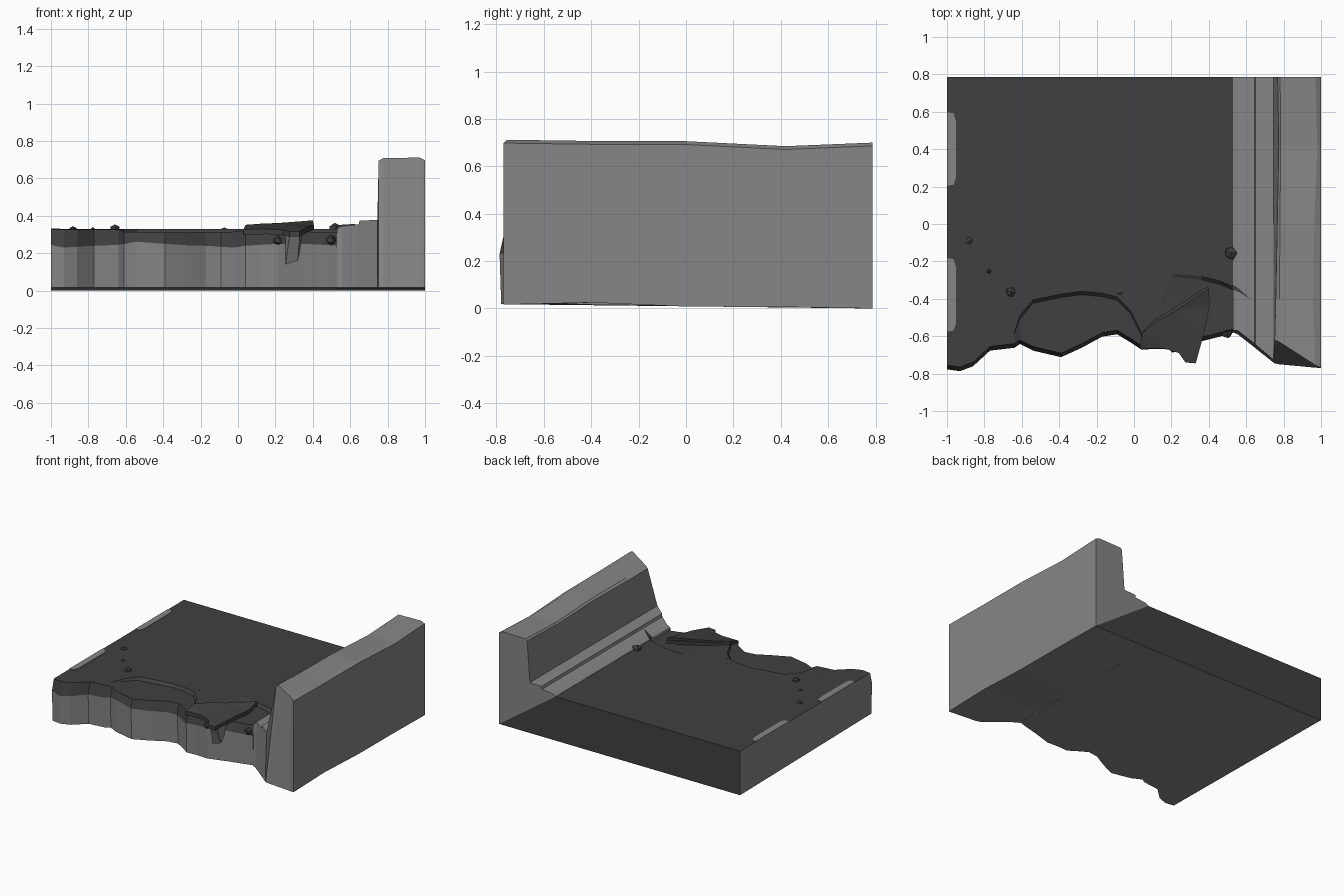
import bpy, bmesh, random
from mathutils import Vector

if "Cube" in bpy.data.objects:
    bpy.data.objects.remove(bpy.data.objects["Cube"])

random.seed(4)


def material(name, v):
    m = bpy.data.materials.new(name)
    m.diffuse_color = (v, v, v, 1)
    m.use_nodes = True
    m.node_tree.nodes["Principled BSDF"].inputs["Base Color"].default_value = m.diffuse_color
    return m


ASPHALT, CONCRETE = 0, 1
MATS = [material("dark_asphalt", 0.051), material("grey_concrete", 0.238)]


def finish(name, bm):
    bmesh.ops.recalc_face_normals(bm, faces=bm.faces[:])
    me = bpy.data.meshes.new(name)
    bm.to_mesh(me)
    bm.free()
    for m in MATS:
        me.materials.append(m)
    ob = bpy.data.objects.new(name, me)
    bpy.context.collection.objects.link(ob)
    return ob


def face(bm, verts, mat):
    f = bm.faces.new(verts)
    f.material_index = mat
    return f


def slab(name, pts, thick, mat):
    """Flat piece with a faceted outline and given thickness."""
    bm = bmesh.new()
    top = [bm.verts.new(p) for p in pts]
    low = [bm.verts.new((p[0], p[1], p[2] - thick)) for p in pts]
    tops = [face(bm, top, mat), face(bm, low[::-1], mat)]
    for i in range(len(pts)):
        j = (i + 1) % len(pts)
        face(bm, (top[i], low[i], low[j], top[j]), mat)
    bmesh.ops.triangulate(bm, faces=tops)
    return finish(name, bm)


# Road bed: cross-sections along x (x, crack y, crack drop, front y, layer z)
STATIONS = [
    (-1.0, -.45, 0, -.755, .245), (-.93, -.45, 0, -.765, .23),
    (-.86, -.45, 0, -.738, .235), (-.77, -.45, 0, -.655, .24),
    (-.64, -.58, 0, -.64, .245), (-.61, -.49, .016, -.62, .25),
    (-.54, -.405, .018, -.655, .262), (-.39, -.375, .02, -.69, .25),
    (-.28, -.36, .02, -.64, .243), (-.17, -.37, .018, -.58, .24),
    (-.09, -.39, .018, -.568, .235), (-.02, -.46, .016, -.61, .23),
    (.04, -.58, .01, -.65, .24), (.12, -.50, 0, -.645, .245),
    (.21, -.265, .003, -.65, .25), (.36, -.28, .015, -.605, .25),
    (.46, -.305, .02, -.58, .245), (.53, -.335, .02, -.56, .24),
]
bm = bmesh.new()
rows = []
for x, yc, drop, yf, zm in STATIONS:
    rows.append([bm.verts.new(p) for p in (
        (x, .787, 0), (x, .787, .33), (x, yc, .33), (x, yc - .018, .33 - drop),
        (x, yf, .328 - drop * .8), (x, yf - .022, zm), (x, yf - .015, .018))])
for a, b in zip(rows, rows[1:]):
    for i in range(7):
        j = (i + 1) % 7
        face(bm, (a[i], a[j], b[j], b[i]), CONCRETE if i >= 5 else ASPHALT)
face(bm, rows[0], CONCRETE)
face(bm, rows[-1][::-1], CONCRETE)
finish("road_bed", bm)

# Kerb and barrier wall: stepped profile (x, z, front y, front y at the foot)
PROFILE = [
    (.53, .332, -.57, -.58), (.555, .345, -.57, -.59), (.645, .355, -.64, -.66),
    (.65, .375, -.645, -.665), (.745, .378, -.725, -.74), (.752, .695, -.62, -.745),
    (.775, .708, -.63, -.75), (.97, .712, -.755, -.768), (1.0, .698, -.77, -.77),
]
# Sections along y: (y, top sag, underside height, inner lean, outer bevel shift)
SECTIONS = [(None, 0, .016, 0, 0), (-.4, -.005, .025, .006, -.012),
            (0, -.006, .008, .014, -.006), (.42, -.027, .006, .022, .01),
            (.787, -.012, 0, .016, 0)]
bm = bmesh.new()
rings = []
for y, sag, base, lean, bevel in SECTIONS:
    tops, foots = [], []
    for i, (x, z, yt, yb) in enumerate(PROFILE):
        s = sag if z > .5 else 0
        dx = lean if i == 5 else lean * .4 if i == 6 else bevel if i == 7 else 0
        tops.append(bm.verts.new((x + dx, yt if y is None else y, z + s)))
        foots.append(bm.verts.new((x, yb if y is None else y, base)))
    rings.append((tops, foots))
n = len(PROFILE)
for (ta, fa), (tb, fb) in zip(rings, rings[1:]):
    for i in range(n - 1):
        face(bm, (ta[i], ta[i + 1], tb[i + 1], tb[i]), CONCRETE)
        face(bm, (fa[i], fb[i], fb[i + 1], fa[i + 1]), CONCRETE)
    for i in (0, n - 1):
        face(bm, (ta[i], tb[i], fb[i], fa[i]), CONCRETE)
t, f = rings[0]
for i in range(n - 1):                      # broken front end
    face(bm, (t[i], f[i], f[i + 1], t[i + 1]), CONCRETE)
t, f = rings[-1]                            # cut back end, split on the diagonal
face(bm, t + [f[-1]], CONCRETE)
face(bm, [t[0]] + f[::-1], ASPHALT)
finish("kerb_and_wall", bm)

# Asphalt sliver lapping onto the kerb, where the crack runs out
slab("kerb_crack", [(.525, -.325, .345), (.56, -.345, .352), (.625, -.402, .357),
                    (.55, -.358, .352), (.525, -.348, .345)], .012, ASPHALT)

# Lifted asphalt chunk at the broken edge
slab("lifted_chunk", [
    (.04, -.585, .352), (.12, -.52, .358), (.22, -.465, .362), (.40, -.345, .376),
    (.405, -.44, .352), (.37, -.60, .340), (.33, -.745, .318), (.275, -.74, .316),
    (.24, -.69, .325), (.16, -.665, .330), (.03, -.668, .328)], .028, ASPHALT)
# Exposed broken rim along the chunk's back edge
slab("chunk_rim", [
    (.04, -.58, .345), (.12, -.508, .348), (.21, -.45, .35), (.395, -.332, .358),
    (.40, -.35, .358), (.22, -.475, .35), (.12, -.53, .348)], .022, ASPHALT)

# Concrete spike hanging under the chunk
bm = bmesh.new()
ring = [bm.verts.new(p) for p in
        ((.25, -.64, .30), (.275, -.72, .295), (.33, -.72, .295), (.345, -.60, .30))]
tips = [bm.verts.new((.255, -.665, .14)), bm.verts.new((.32, -.66, .16))]
face(bm, ring, CONCRETE)
face(bm, (ring[0], ring[1], tips[0]), CONCRETE)
face(bm, (ring[1], ring[2], tips[1]), CONCRETE)
face(bm, (ring[1], tips[1], tips[0]), CONCRETE)
face(bm, (ring[2], ring[3], tips[1]), CONCRETE)
face(bm, (ring[3], ring[0], tips[0], tips[1]), CONCRETE)
finish("hanging_spike", bm)

# Worn lane dashes along the left edge
for k, (y0, y1) in enumerate(((-.575, -.18), (.205, .60))):
    slab(f"lane_dash_{k}", [
        (-1, y0, .333), (-.965, y0 + .005, .333), (-.952, y0 + .04, .333),
        (-.952, y1 - .05, .333), (-.965, y1 - .008, .333), (-1, y1, .333)],
        .006, CONCRETE)

# Loose pebbles
for k, (x, y, z, r) in enumerate((
        (-.883, -.09, .322, .025), (-.777, -.252, .312, .026), (-.658, -.365, .328, .029),
        (-.075, -.365, .318, .024), (.517, -.155, .328, .038),
        (.212, -.665, .268, .027), (.497, -.585, .268, .028))):
    bm = bmesh.new()
    bmesh.ops.create_icosphere(bm, subdivisions=1, radius=r)
    for v in bm.verts:
        v.co = v.co * random.uniform(.85, 1.1) + Vector((x, y, z))
    finish(f"pebble_{k}", bm)
